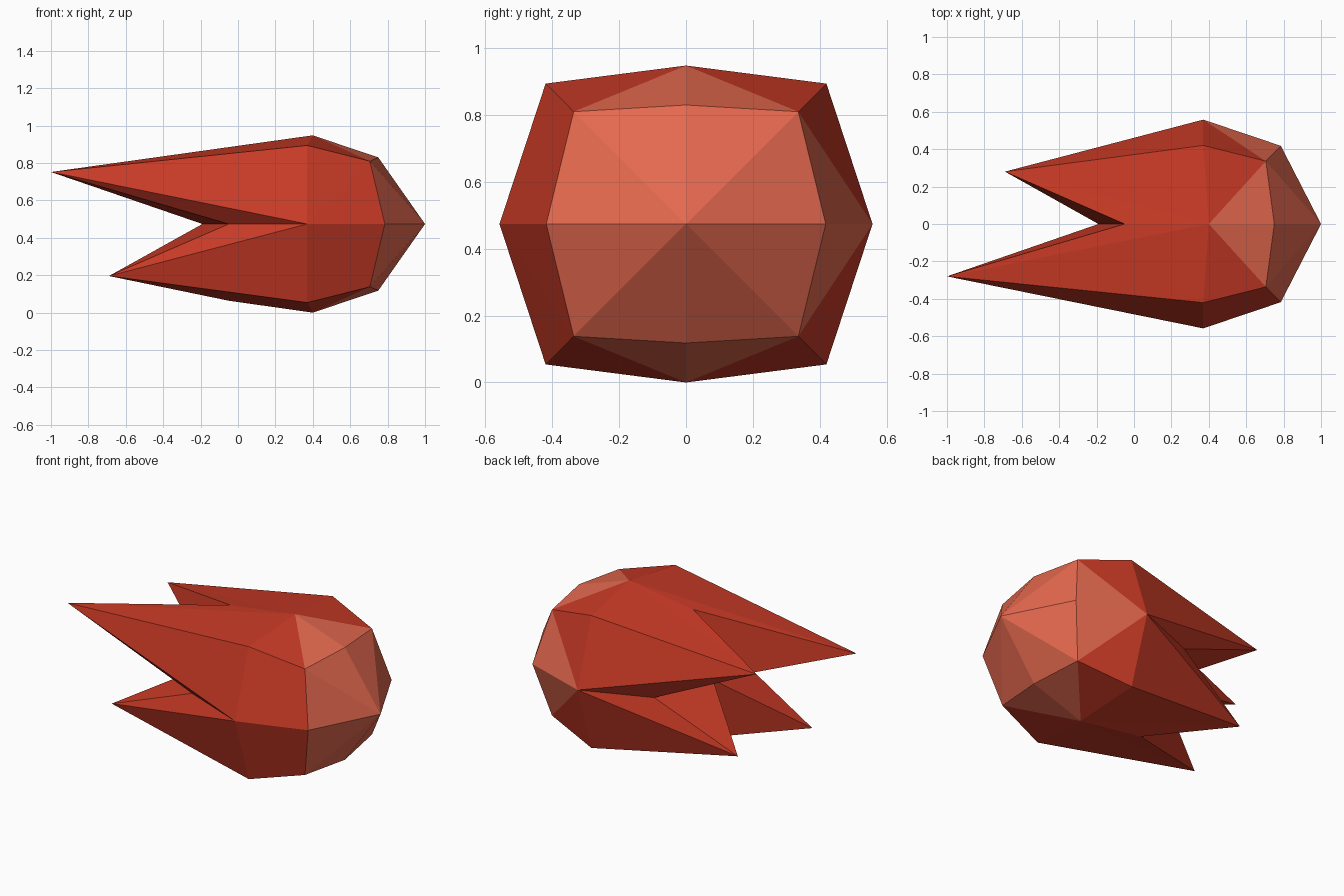
import bpy, bmesh
from mathutils import Vector

if "Cube" in bpy.data.objects:
    bpy.data.objects.remove(bpy.data.objects["Cube"])

ZC = 0.474  # height of the long axis


def material(name, rgb):
    m = bpy.data.materials.new(name)
    m.diffuse_color = (*rgb, 1)
    m.use_nodes = True
    m.node_tree.nodes["Principled BSDF"].inputs["Base Color"].default_value = m.diffuse_color
    return m


# x position of each swept-back spike, keyed by (side, height) sign
SPIKE_X = {(-1, 1): -1.0, (1, 1): -0.69, (-1, -1): -0.69, (1, -1): -0.56}

bm = bmesh.new()


def tri(material_index, *points):
    f = bm.faces.new([bm.verts.new(p) for p in points])
    f.material_index = material_index


# One quarter of the faceted body, repeated around the long axis
for (sy, sz), spike_x in SPIKE_X.items():
    def p(x, y, z):
        return Vector((x, sy * y, ZC + sz * z))

    nose, hollow = p(1.0, 0, 0), p(-0.19, 0, 0)
    cap_v, cap_s, cap_c = p(0.75, 0, 0.356), p(0.785, 0.418, 0), p(0.705, 0.336, 0.336)
    ring_v, ring_s, ring_c = p(0.40, 0, 0.474), p(0.37, 0.558, 0), p(0.37, 0.42, 0.42)
    back_v, back_s = p(-0.05, 0, 0.41), p(-0.05, 0.39, 0)
    spike = p(spike_x, 0.28, 0.278)

    # each half of the quarter: the top/bottom half, then the side half
    for cap, ring, back, shoulder in ((cap_v, ring_v, back_v, 1),
                                      (cap_s, ring_s, back_s, 1 if sy > 0 else 0)):
        tri(1, nose, cap, cap_c)             # pale nose
        tri(shoulder, cap, ring, cap_c)      # pale shoulder, red on the front side
        tri(0, ring, ring_c, cap_c)
        tri(0, ring, ring_c, spike)          # swept body
        tri(0, ring, spike, back)
        tri(0, back, spike, hollow)          # hollow between the spikes

bmesh.ops.remove_doubles(bm, verts=bm.verts, dist=0.0005)
bmesh.ops.recalc_face_normals(bm, faces=bm.faces)

mesh = bpy.data.meshes.new("spiked_body")
bm.to_mesh(mesh)
bm.free()
mesh.materials.append(material("red", (0.578, 0.042, 0.019)))
mesh.materials.append(material("pale_red", (0.78, 0.14, 0.078)))
body = bpy.data.objects.new("spiked_body", mesh)
bpy.context.collection.objects.link(body)
